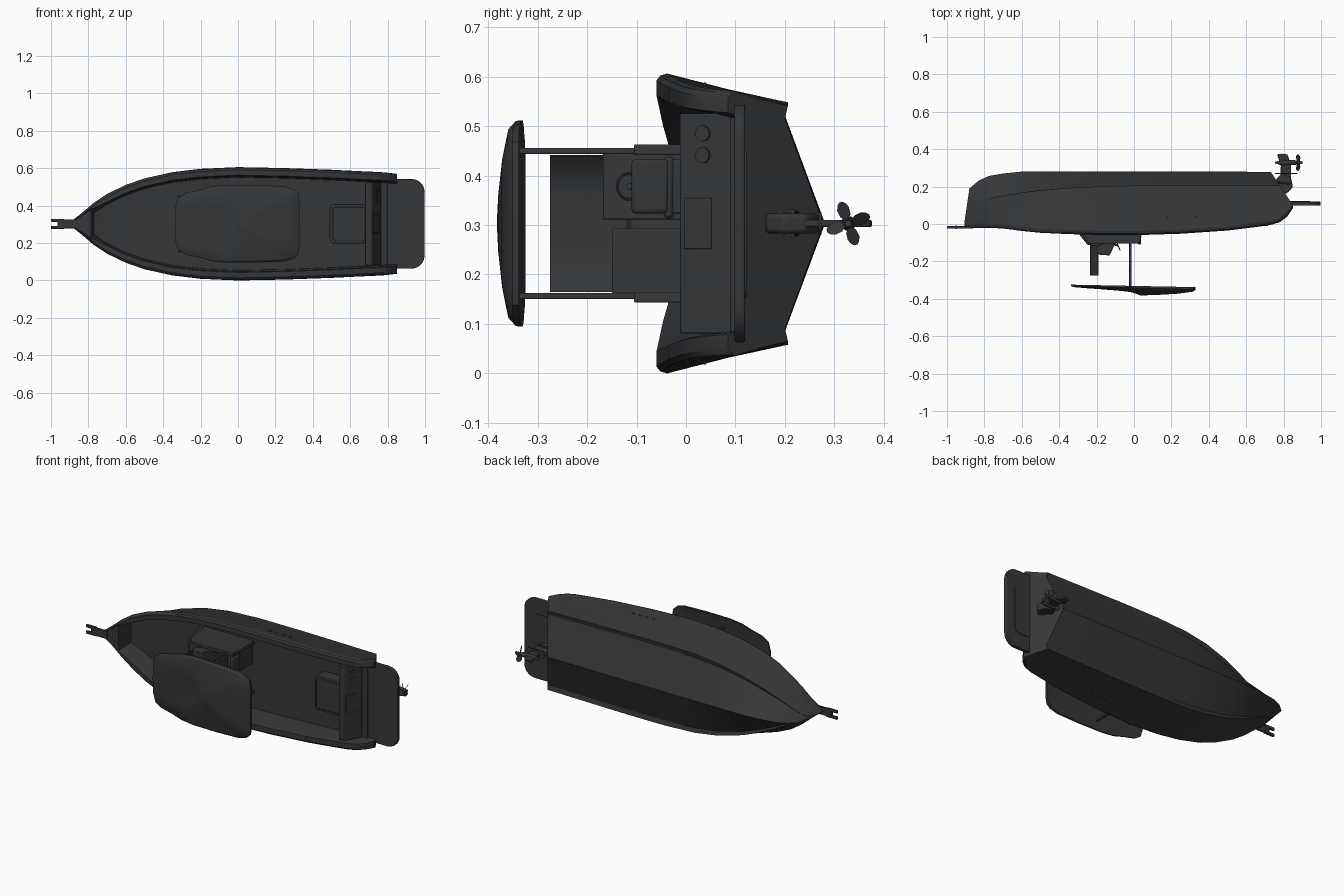
import bpy, bmesh, math
from mathutils import Matrix, Vector

if "Cube" in bpy.data.objects:
    bpy.data.objects.remove(bpy.data.objects["Cube"])

C = 0.303  # centreline height: the boat lies on its side, deck facing -y
mat = bpy.data.materials.new("charcoal")
mat.diffuse_color = (0.035, 0.037, 0.04, 1)
mat.use_nodes = True
mat.node_tree.nodes["Principled BSDF"].inputs["Base Color"].default_value = mat.diffuse_color


def P(x, y, w):
    return (x, y, C + w)


def finish(name, bm, bevel=0.0):
    bmesh.ops.remove_doubles(bm, verts=bm.verts, dist=1e-5)
    bmesh.ops.recalc_face_normals(bm, faces=bm.faces)
    me = bpy.data.meshes.new(name)
    bm.to_mesh(me)
    bm.free()
    me.materials.append(mat)
    ob = bpy.data.objects.new(name, me)
    bpy.context.collection.objects.link(ob)
    if bevel:
        m = ob.modifiers.new("bevel", 'BEVEL')
        m.width, m.segments = bevel, 2
    return ob


def loft(name, rings, caps=True, bevel=0.0):
    bm = bmesh.new()
    vs = [[bm.verts.new(p) for p in r] for r in rings]
    n = len(vs[0])
    for a, b in zip(vs, vs[1:]):
        for i in range(n):
            bm.faces.new((a[i], a[(i + 1) % n], b[(i + 1) % n], b[i]))
    if caps:
        bm.faces.new(vs[0])
        bm.faces.new(vs[-1])
    return finish(name, bm, bevel)


def box(name, x, y, w, bevel=0.004):
    q = [(x[0], y[0]), (x[1], y[0]), (x[1], y[1]), (x[0], y[1])]
    return loft(name, [[P(a, b, k) for a, b in q] for k in w], bevel=bevel)


def side_profile(name, pts, w, bevel=0.003):
    return loft(name, [[P(a, b, k) for a, b in pts] for k in w], bevel=bevel)


def plan_profile(name, pts, y, bevel=0.003):
    return loft(name, [[P(a, k, b) for a, b in pts] for k in y], bevel=bevel)


def rounded(x0, x1, h, r, n=5):
    pts = []
    for cx, cw, a0 in ((x1 - r, h - r, 0), (x0 + r, h - r, 90), (x0 + r, r - h, 180), (x1 - r, r - h, 270)):
        for i in range(n + 1):
            a = math.radians(a0 + 90 * i / n)
            pts.append((cx + r * math.cos(a), cw + r * math.sin(a)))
    return pts


def cylinder(name, p0, p1, r0, r1=None, n=16):
    bm = bmesh.new()
    p0, p1 = Vector(p0), Vector(p1)
    d = p1 - p0
    rot = d.to_track_quat('Z', 'Y').to_matrix().to_4x4()
    bmesh.ops.create_cone(bm, cap_ends=True, segments=n, radius1=r0, radius2=r0 if r1 is None else r1,
                          depth=d.length, matrix=Matrix.Translation((p0 + p1) / 2) @ rot)
    return finish(name, bm)


# Hull with gunwales and cockpit: x, sheer half width, sheer y, chine half width, chine y, keel y
stations = [(-.905, .004, -.02, .002, .0, .02), (-.88, .022, -.021, .008, .11, .19),
            (-.83, .062, -.021, .030, .125, .232), (-.785, .101, -.021, .054, .135, .253),
            (-.77, .113, -.021, .062, .138, .258),
            (-.70, .160, -.024, .098, .152, .27), (-.60, .208, -.037, .142, .168, .28),
            (-.50, .243, -.047, .180, .18, .281), (-.35, .276, -.054, .218, .193, .281),
            (-.20, .294, -.058, .238, .2, .281), (0, .303, -.060, .245, .205, .281),
            (.25, .298, -.052, .245, .206, .281), (.50, .289, -.035, .242, .206, .28),
            (.66, .281, -.015, .240, .206, .279), (.73, .278, -.005, .239, .206, .278),
            (.78, .275, .01, .239, .206, .278), (.82, .271, .04, .238, .206, .278),
            (.85, .267, .085, .238, .206, .278)]
rings = []
for x, s, ys, c, yc, yk in stations:
    bow = x < -.78
    if bow:  # flat foredeck
        fl, inner = ys + .004, s * .8
        fh = s * .75
    else:
        fl, inner = (.08 if x < -.75 else .1), s - (.03 if x < -.75 else .043)
        fh = min(s - .055, c + (s - c) * (yc - fl) / (yc - ys) - .012)
    half = [(c * .89, yc - .006 * min(1, c / .1)), (c, yc), (c + (s - c) * .45, yc + (ys - yc) * .45),
            (s, ys + min(.022, .09 - ys * .9)), (s - min(.004, s * .1), ys + .008), (s - min(.014, s * .18), ys),
            (inner, ys), (inner - .004 * (not bow), ys + .012 * (not bow)), (fh, max(fl, ys))]
    ring = [(0, yk)] + half + [(0, fl)] + [(-w, y) for w, y in reversed(half)]
    rings.append([P(min(x, .73 + (.28 - y) * .667), y, w) for w, y in ring])
loft("hull", rings)

# Swim platform, its underside pad and bow roller
plan_profile("swim_platform", rounded(.74, .998, .24, .07), (.098, .119))
plan_profile("platform_underside", rounded(.80, .94, .15, .03), (.119, .122), 0)
box("bow_roller_plate", (-.965, -.86), (-.024, -.012), (-.024, .024), .002)
for k in (-1, 1):
    box("bow_roller_prong", (-1, -.93), (-.024, -.01), sorted((k * .011, k * .027)), .002)
cylinder("bow_roller_wheel", P(-.95, -.017, -.02), P(-.95, -.017, .02), .009)

# Aft bulkhead with sloping rear face, fittings and bench
side_profile("aft_bulkhead", [(.68, .1), (.68, -.012), (.715, -.012), (.765, .075), (.765, .1)], (-.222, .222))


def on_slope(w, y, out):  # point on the sloping bulkhead face
    return Vector(P(.715 + (y + .012) * .575, y, w)) + Vector((.867, -.498, 0)) * out


for w in (.138, .182):
    cylinder("bulkhead_dial", on_slope(w, .035, -.005), on_slope(w, .035, .005), .016, n=20)
loft("bulkhead_hatch", [[on_slope(w, y, o) for w, y in ((-.052, -.003), (.052, -.003), (.052, .052), (-.052, .052))]
                        for o in (-.004, .005)], bevel=.003)
box("aft_step", (.76, .80), (.089, .118), (-.245, .245))
plan_profile("aft_seat", rounded(.49, .69, .105, .025), (.03, .1))
plan_profile("aft_seat_cushion", rounded(.505, .685, .09, .02), (.022, .032))

# Helm cabin
side_profile("cabin_base", [(-.32, .1), (-.29, -.06), (-.25, -.11), (-.2, -.12), (-.17, -.11), (-.15, .1)], (-.15, .15))
side_profile("helm_console", [(-.2, .1), (-.2, -.15), (-.185, -.165), (-.13, -.168), (-.09, -.08), (-.08, .1)], (.008, .142))
side_profile("port_console", [(-.2, .1), (-.2, -.14), (-.15, -.15), (-.13, -.04), (-.13, .1)], (-.142, -.01))
for k in (-1, 1):
    side_profile("cabin_side", [(-.29, .1), (-.27, -.07), (-.24, -.105), (.03, -.105), (.04, -.06), (.04, .1)],
                 sorted((k * .138, k * .16)))
    box("roof_post", (-.027, -.013), (-.35, -.05), sorted((k * .14, k * .153)), .003)
# Curved windscreen
arc = [(-.235 + .04 * (t / 5) ** 4, .138 * t / 5) for t in range(-5, 6)]
pane = arc + [(x + .006, w) for x, w in reversed(arc)]
plan_profile("windscreen", pane, (-.275, -.11), 0)
# Steering wheel
bpy.ops.mesh.primitive_torus_add(major_radius=.026, minor_radius=.003, major_segments=24, minor_segments=6,
                                 location=P(-.085, -.115, .075), rotation=(0, math.pi / 2, .4))
wheel = bpy.context.object
wheel.name = "steering_wheel"
wheel.data.materials.append(mat)
cylinder("wheel_column", P(-.12, -.105, .075), P(-.085, -.115, .075), .006)
# Helm seat: pedestal, cushion and back
box("helm_seat_base", (-.03, .03), (-.03, .1), (.02, .13))
box("helm_seat_cushion", (-.045, .035), (-.045, -.025), (.01, .135), .008)
box("helm_seat_back", (.02, .038), (-.11, -.035), (.02, .13), .008)

# Domed hard roof, rising toward the stern
half = [(.30, .185), (.322, .165), (.33, .12), (.33, 0)]
fore = [(-.338, 0), (-.335, .09), (-.32, .14), (-.28, .165), (-.21, .18), (-.14, .2), (-.06, .208), (.1, .207), (.25, .2)]
outline = fore + half + [(x, -w) for x, w in reversed(fore[1:] + half[:-1])]


def roof_ring(scale, y, slope):
    return [P(x * scale, y - slope * x, w * scale) for x, w in outline]


loft("roof", [roof_ring(.9, -.336, .025), roof_ring(1, -.331, .02), roof_ring(1, -.341, .03), roof_ring(.95, -.35, .037),
              roof_ring(.7, -.359, .042), roof_ring(.35, -.366, .042), roof_ring(.1, -.368, .042)])

# Side vents on both topsides
for k in (-1, 1):
    for i in range(4):
        x = .18 + i * .045
        box("side_vent", (x, x + .018), (.035, .041), sorted((k * .27, k * .2845)), .001)

# Stern drive
cylinder("drive_mount", P(.735, .18, 0), P(.79, .185, 0), .036, .026, 20)
side_profile("drive_upper", [(.75, .2), (.77, .165), (.81, .16), (.835, .18), (.85, .2), (.84, .245), (.79, .27), (.76, .24)], (-.02, .02), .008)
side_profile("drive_leg", [(.78, .23), (.84, .23), (.84, .32), (.82, .372), (.79, .376), (.765, .372), (.785, .31)], (-.007, .007))
plan_profile("anti_cavitation_plate", rounded(.755, .875, .022, .018), (.268, .274), .001)
cylinder("gearcase_nose", P(.755, .328, 0), P(.79, .328, 0), .004, .015)
cylinder("gearcase", P(.79, .328, 0), P(.86, .328, 0), .015, .013)
cylinder("propeller_hub", P(.86, .328, 0), P(.9, .328, 0), .012, .007)
for k in (-1, 1):
    cylinder("trim_ram", P(.75, .225, k * .02), P(.835, .215, k * .024), .005, n=10)

# Four twisted propeller blades
for b in range(4):
    a0 = math.radians(20 + 90 * b)
    rings = []
    for r, h in ((.008, .008), (.02, .015), (.034, .017), (.042, .011), (.046, .004)):
        ring = []
        for s, t in ((-1, -1), (1, -1), (1, 1), (-1, 1)):
            a = a0 + s * h / max(r, .015) * .75
            ring.append(P(.878 + s * h * .6 + t * .0012, .328 + r * math.cos(a), r * math.sin(a)))
        rings.append(ring)
    loft("propeller_blade", rings)

# Smooth the curves and keep the edges sharp
bpy.ops.object.select_all(action='SELECT')
bpy.context.view_layer.objects.active = bpy.data.objects["hull"]
bpy.ops.object.shade_smooth_by_angle(angle=math.radians(28))
